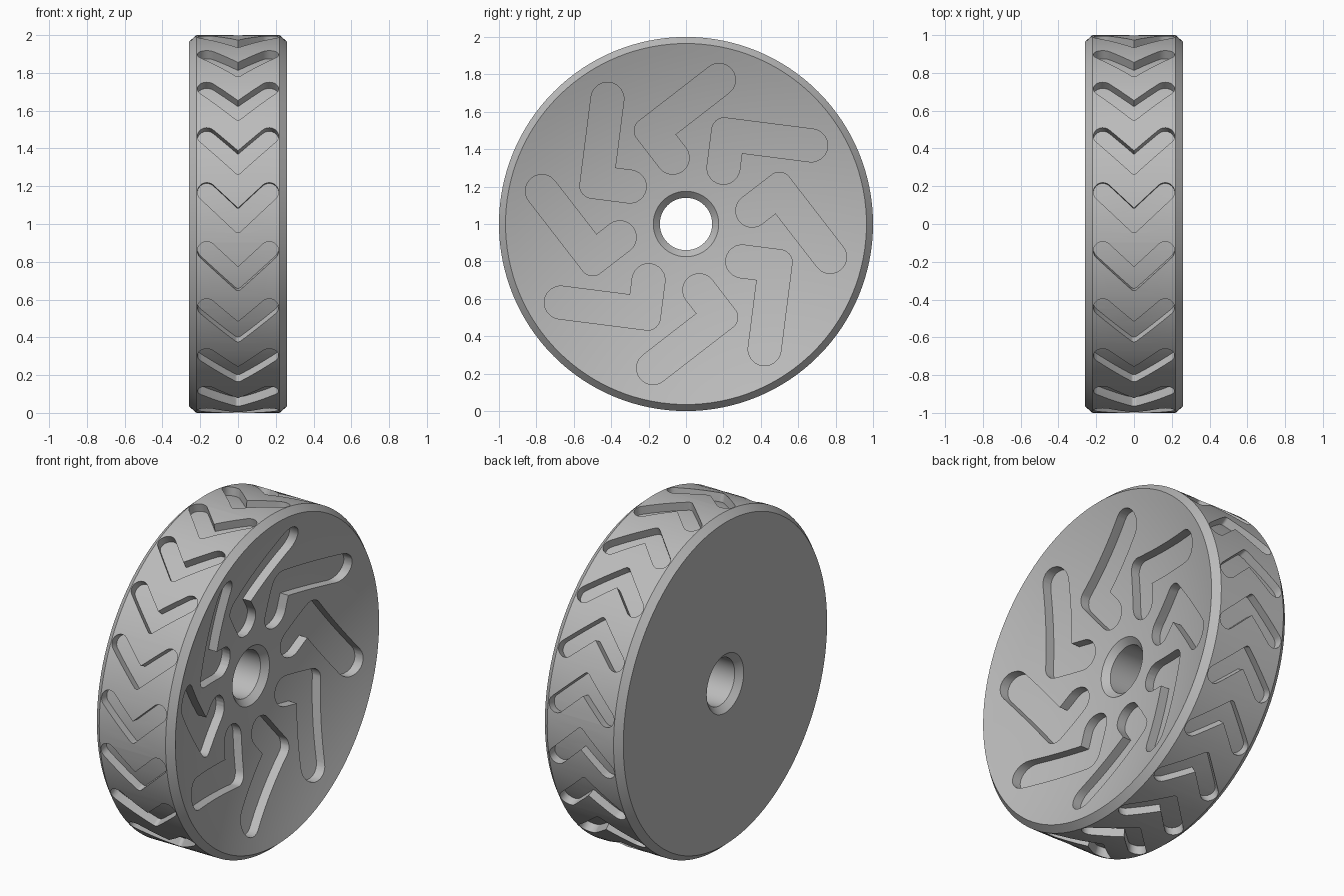
import bpy, bmesh, math
from mathutils import Vector, Matrix

cube = bpy.data.objects.get("Cube")
if cube:
    bpy.data.objects.remove(cube, do_unlink=True)

SEGMENTS = 128
AXLE = Vector((0, 0, 1))


def finish(bm, name):
    bmesh.ops.recalc_face_normals(bm, faces=bm.faces)
    mesh = bpy.data.meshes.new(name)
    bm.to_mesh(mesh)
    bm.free()
    obj = bpy.data.objects.new(name, mesh)
    bpy.context.collection.objects.link(obj)
    return obj


def lathe(name, profile):
    """Spin a closed (x, radius) profile around the axle."""
    bm = bmesh.new()
    rings = []
    for i in range(SEGMENTS):
        a = math.tau * i / SEGMENTS
        rings.append([bm.verts.new(AXLE + Vector((x, r * math.cos(a), r * math.sin(a))))
                      for x, r in profile])
    n = len(profile)
    for i in range(SEGMENTS):
        p, q = rings[i], rings[(i + 1) % SEGMENTS]
        for k in range(n):
            m = (k + 1) % n
            bm.faces.new((p[k], p[m], q[m], q[k]))
    return finish(bm, name)


def bent_slot(a, c, b, r, corner):
    """Outline of a two-armed slot with round ends and a softened outer corner."""
    a, c, b = Vector(a), Vector(c), Vector(b)
    d1, d2 = (a - c).normalized(), (b - c).normalized()
    inward = (d1 + d2).normalized()
    sin_half = math.sin(d1.angle(d2) / 2)
    n1 = (d1 * d1.dot(d2) - d2).normalized()
    n2 = (d2 * d1.dot(d2) - d1).normalized()
    steps = [math.pi * i / 12 for i in range(13)]
    pts = [a + r * (n1 * math.cos(t) + d1 * math.sin(t)) for t in steps]
    pts.append(c + inward * r / sin_half)
    pts += [b + r * (d2 * math.sin(t) - n2 * math.cos(t)) for t in steps]
    center = c - inward * (r - corner) / sin_half
    pts += [center + corner * n2.lerp(n1, i / 6).normalized() for i in range(7)]
    return pts


def add_prism(bm, outline, low, high, place):
    bottom = [bm.verts.new(place(p, low)) for p in outline]
    top = [bm.verts.new(place(p, high)) for p in outline]
    bm.faces.new(bottom)
    bm.faces.new(top)
    for i in range(len(outline)):
        j = (i + 1) % len(outline)
        bm.faces.new((bottom[i], bottom[j], top[j], top[i]))


def boolean(target, cutter, operation):
    cutter.hide_render = True
    mod = target.modifiers.new(operation, 'BOOLEAN')
    mod.operation = operation
    mod.solver = 'EXACT'
    mod.object = cutter
    bpy.ops.object.select_all(action='DESELECT')
    bpy.context.view_layer.objects.active = target
    target.select_set(True)
    bpy.ops.object.modifier_apply(modifier=mod.name)
    bpy.data.objects.remove(cutter, do_unlink=True)


# Wheel body: flat back, dished outer side, chamfered rim and bore
def dish(r):
    return 0.26 - 0.18 * (1 - (r / 0.965) ** 2)


HUB, RIM = 0.175, 0.965
radii = [RIM + (HUB - RIM) * i / 16 for i in range(17)]
wheel = lathe("wheel", [(-0.26, HUB), (-0.26, RIM), (-0.22, 1), (0.22, 1)]
              + [(dish(r), r) for r in radii]
              + [(dish(HUB) - 0.035, 0.14), (-0.225, 0.14)])

# Chevron tread grooves around the rim
chevron = bent_slot((-0.165, 0.085), (0, -0.07), (0.165, 0.085), 0.05, 0.02)
bm = bmesh.new()
for i in range(20):
    t = math.radians(4.9 + 18 * i)
    radial = Vector((0, -math.cos(t), math.sin(t)))
    along = Vector((0, math.sin(t), math.cos(t)))
    add_prism(bm, chevron, 0.85, 1.1,
              lambda p, d: AXLE + Vector((p.x, 0, 0)) + along * p.y + radial * d)
tread_grooves = finish(bm, "tread_grooves")
tread_shell = lathe("tread_shell", [(-0.3, 0.95), (0.3, 0.95), (0.3, 1.06), (-0.3, 1.06)])
boolean(tread_grooves, tread_shell, 'INTERSECT')
boolean(wheel, tread_grooves, 'DIFFERENCE')

# Angled recesses in the dished side, with floors parallel to the dish
elbow = bent_slot((-0.42, 0.67), (-0.477, 0.223), (-0.3, 0.2), 0.088, 0.065)
bm = bmesh.new()
for i in range(8):
    turn = Matrix.Rotation(math.tau * i / 8, 2)
    add_prism(bm, [turn @ p for p in elbow], -0.1, 0.35,
              lambda p, d: AXLE + Vector((d, p.x, p.y)))
side_recesses = finish(bm, "side_recesses")
side_shell = lathe("side_shell", [(0.4, HUB), (0.4, RIM)]
                   + [(dish(r) - 0.055, r) for r in radii])
boolean(side_recesses, side_shell, 'INTERSECT')
boolean(wheel, side_recesses, 'DIFFERENCE')

# Single grey finish
grey = bpy.data.materials.new("plain_grey")
grey.use_nodes = True
colour = (0.5, 0.5, 0.5, 1)
grey.diffuse_color = colour
grey.node_tree.nodes["Principled BSDF"].inputs["Base Color"].default_value = colour
wheel.data.materials.clear()
wheel.data.materials.append(grey)

bpy.ops.object.select_all(action='DESELECT')
bpy.context.view_layer.objects.active = wheel
wheel.select_set(True)
bpy.ops.object.shade_smooth_by_angle(angle=math.radians(25))
